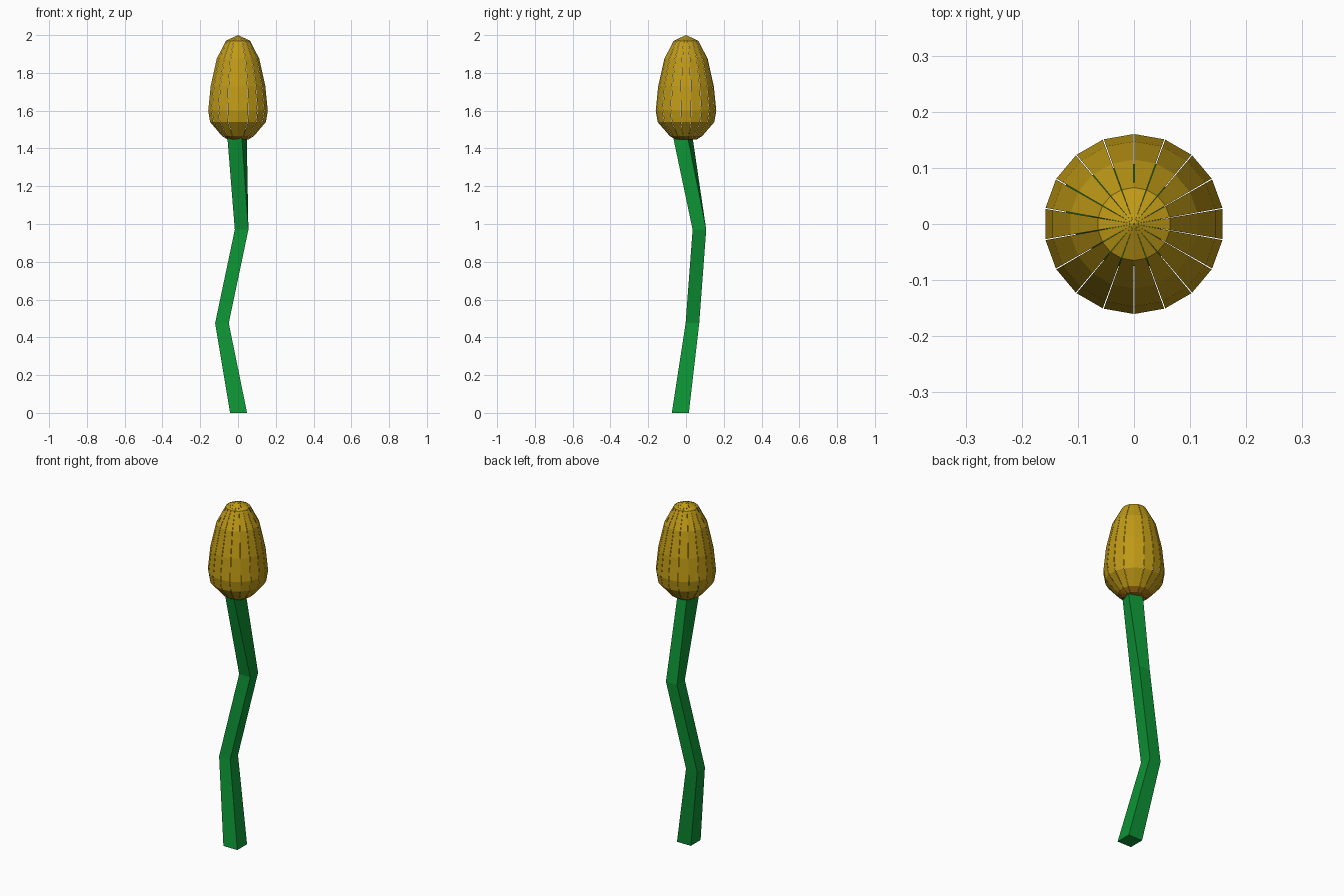
import bpy, bmesh
from math import sin, cos, tan, pi, radians

if "Cube" in bpy.data.objects:
    bpy.data.objects.remove(bpy.data.objects["Cube"])


def material(name, rgb):
    m = bpy.data.materials.new(name)
    m.diffuse_color = (*rgb, 1)
    m.use_nodes = True
    m.node_tree.nodes["Principled BSDF"].inputs["Base Color"].default_value = m.diffuse_color
    return m


def finish(name, bm, *mats):
    me = bpy.data.meshes.new(name)
    bm.to_mesh(me)
    bm.free()
    for m in mats:
        me.materials.append(m)
    ob = bpy.data.objects.new(name, me)
    bpy.context.collection.objects.link(ob)
    return ob


green = material("stem_green", (0.004, 0.29, 0.035))
gold = material("petal_gold", (0.52, 0.32, 0.008))
orange = material("base_orange", (0.42, 0.17, 0.006))

# Stem: square sections along a bent path (x, y, z, half width, twist)
path = [(0.003, -0.03, 0, 0.045, 0),
        (-0.085, 0.034, 0.475, 0.036, 0),
        (0.019, 0.071, 0.97, 0.036, 0),
        (-0.007, -0.024, 1.50, 0.041, -20)]
bm = bmesh.new()
rings = []
for x, y, z, h, twist in path:
    angles = [radians(45 + 90 * k + twist) for k in range(4)]
    r = h * 2 ** 0.5
    rings.append([bm.verts.new((x + r * cos(a), y + r * sin(a), z)) for a in angles])
for a, b in zip(rings, rings[1:]):
    for k in range(4):
        j = (k + 1) % 4
        bm.faces.new((a[k], a[j], b[j], b[k]))
bm.faces.new(rings[0][::-1])
bm.faces.new(rings[-1])
finish("stem", bm, green)

# Closed bud: 18 separate narrow petals following one profile (radius, z)
profile = [(0.001, 1.445), (0.055, 1.447), (0.085, 1.466), (0.148, 1.54),
           (0.158, 1.60), (0.145, 1.73), (0.113, 1.875), (0.064, 1.97), (0.001, 2.0)]
count = 18
bm = bmesh.new()
for i in range(count):
    a = 2 * pi * i / count
    rows = []
    for r, z in profile:
        w = r * tan(pi / count) * 0.965
        rows.append([bm.verts.new((r * cos(a) - s * w * sin(a),
                                   r * sin(a) + s * w * cos(a), z)) for s in (-1, 1)])
    for k, (p, q) in enumerate(zip(rows, rows[1:])):
        f = bm.faces.new((p[0], p[1], q[1], q[0]))
        f.material_index = 1 if k < 2 else 0
finish("bud_petals", bm, gold, orange)
